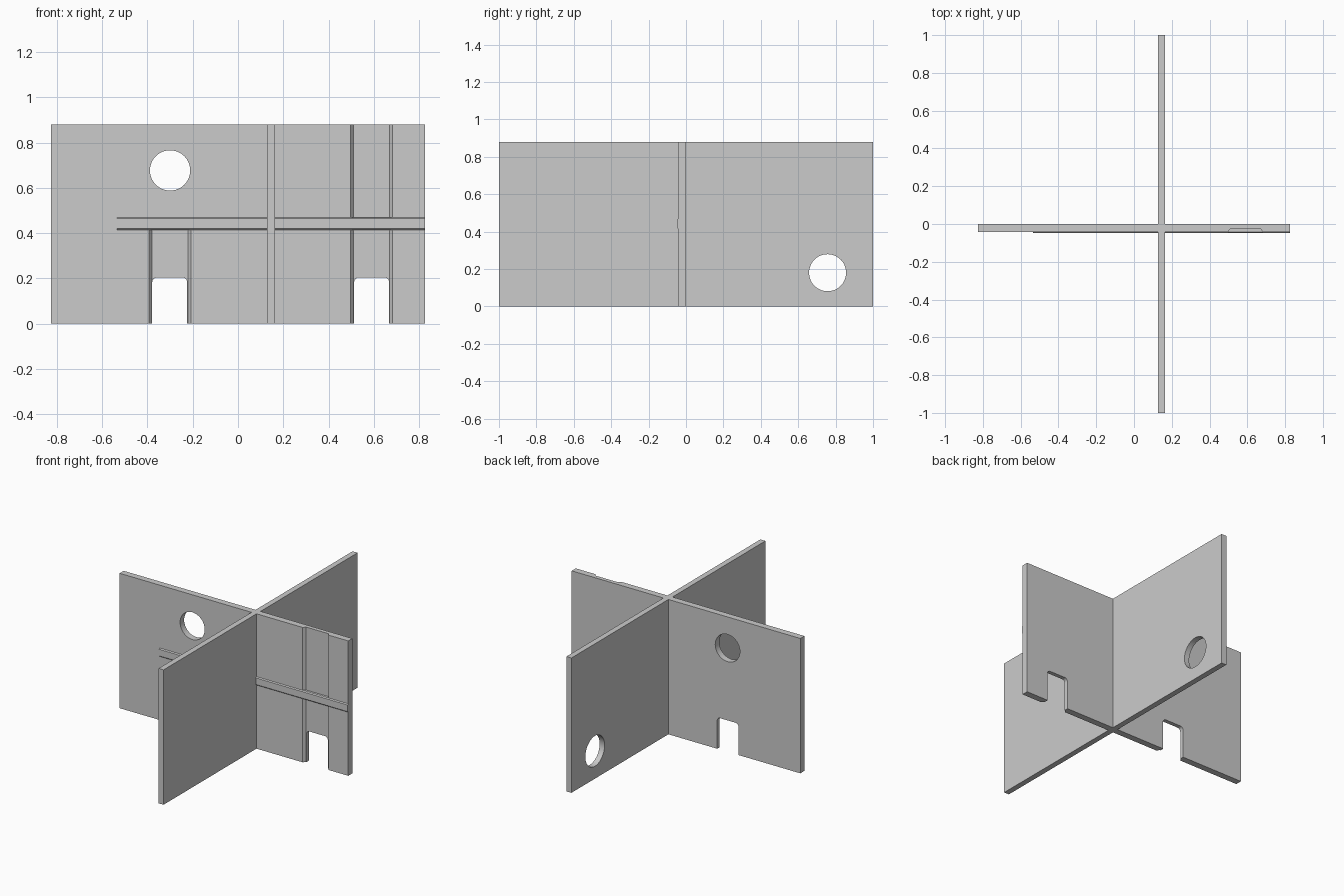
import bpy, bmesh, math
from mathutils import Vector

if "Cube" in bpy.data.objects:
    bpy.data.objects.remove(bpy.data.objects["Cube"])

H = 0.88            # panel height
YF, YB = -0.042, 0.0  # faces of the long panel
X0, X1 = 0.127, 0.163  # faces of the crossing panel


def prism(name, pts, direction):
    """Extrude a closed 3D outline along a direction."""
    bm = bmesh.new()
    face = bm.faces.new([bm.verts.new(p) for p in pts])
    ext = bmesh.ops.extrude_face_region(bm, geom=[face])
    verts = [g for g in ext["geom"] if isinstance(g, bmesh.types.BMVert)]
    bmesh.ops.translate(bm, verts=verts, vec=Vector(direction))
    bmesh.ops.recalc_face_normals(bm, faces=bm.faces)
    me = bpy.data.meshes.new(name)
    bm.to_mesh(me)
    bm.free()
    ob = bpy.data.objects.new(name, me)
    bpy.context.collection.objects.link(ob)
    return ob


def box(name, x0, x1, y0, y1, z0, z1):
    return prism(name, [(x0, y0, z0), (x1, y0, z0), (x1, y1, z0), (x0, y1, z0)],
                 (0, 0, z1 - z0))


def circle(cx, cy, r, n=48):
    return [(cx + r * math.cos(2 * math.pi * i / n),
             cy + r * math.sin(2 * math.pi * i / n)) for i in range(n)]


def finish(ob):
    bpy.ops.object.select_all(action='DESELECT')
    ob.select_set(True)
    bpy.context.view_layer.objects.active = ob
    bpy.ops.object.shade_smooth_by_angle(angle=math.radians(20))


def cut(ob, cutter):
    """Subtract a cutter and remove it."""
    cutter.hide_render = True
    mod = ob.modifiers.new("cut", 'BOOLEAN')
    mod.operation, mod.solver, mod.object = 'DIFFERENCE', 'EXACT', cutter
    bpy.context.view_layer.objects.active = ob
    bpy.ops.object.modifier_apply(modifier=mod.name)
    bpy.data.objects.remove(cutter)


# Long panel, running left to right
panel = box("long_panel", -0.825, 0.825, YF, YB, 0, H)

# Shallow chamfered channels in its front face: (centre, top height)
for cx, top in ((-0.30, 0.44), (0.59, H + 0.1)):
    profile = [(-0.108, -0.06), (0.108, -0.06), (0.08, -0.026), (-0.08, -0.026)]
    cut(panel, prism("channel_cutter", [(cx + x, y, -0.1) for x, y in profile],
                     (0, 0, top + 0.1)))

# Notches at the foot with rounded upper corners
r, half, top = 0.022, 0.077, 0.205
arc = [(half - r + r * math.cos(a), top - r + r * math.sin(a))
       for a in (math.pi / 2 * i / 6 for i in range(7))]
notch = [(half, -0.1)] + arc + [(-x, z) for x, z in reversed(arc)] + [(-half, -0.1)]
for cx in (-0.302, 0.59):
    cut(panel, prism("notch_cutter", [(cx + x, -0.2, z) for x, z in notch], (0, 0.4, 0)))

# Round hole in the long panel
cut(panel, prism("hole_cutter", [(x, -0.2, z) for x, z in circle(-0.30, 0.677, 0.089)],
                 (0, 0.4, 0)))
finish(panel)

# Crossing panel: front half, and back half with a round hole
front = box("front_cross_panel", X0, X1, -1, YF, 0, H)
finish(front)
back = box("back_cross_panel", X0, X1, YB, 1, 0, H)
cut(back, prism("hole_cutter", [(0, y, z) for y, z in circle(0.757, 0.18, 0.099)],
                (0.4, 0, 0)))
finish(back)

# Chamfered horizontal rail on the front face, either side of the crossing
rail = [(-0.027, 0.415), (YF, 0.415), (-0.048, 0.421), (-0.048, 0.464),
        (YF, 0.47), (-0.027, 0.47)]
for name, a, b in (("left_rail", -0.535, X0), ("right_rail", X1, 0.825)):
    finish(prism(name, [(a, y, z) for y, z in rail], (b - a, 0, 0)))

# Filler closing the gap between rail and channel floor
box("rail_backing", 0.49, 0.69, -0.04, -0.02, 0.417, 0.468)
